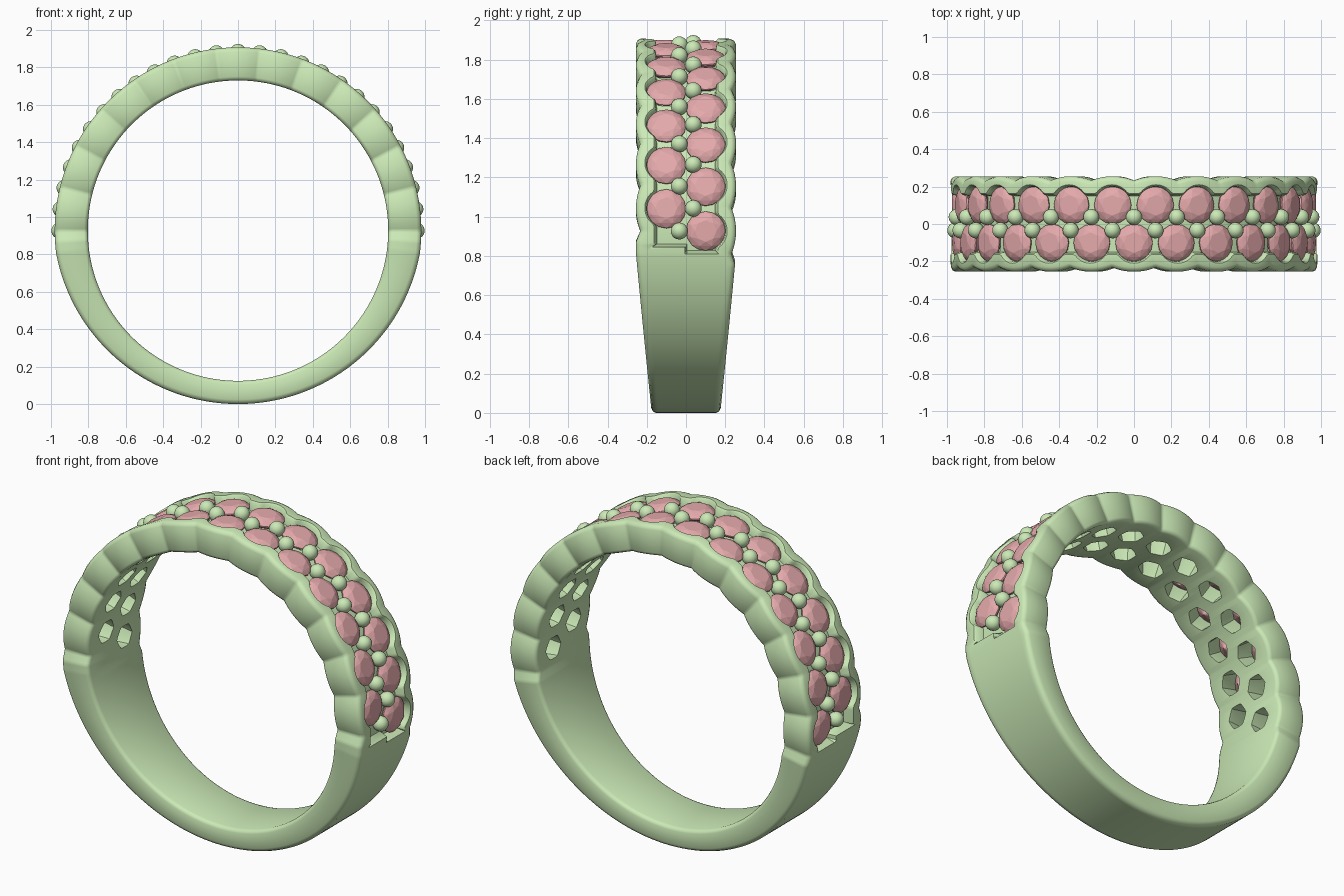
import bpy, bmesh, math
from mathutils import Matrix, Vector

if "Cube" in bpy.data.objects:
    bpy.data.objects.remove(bpy.data.objects["Cube"])

ZC, R_IN, R_OUT = 0.927, 0.803, 0.98
STEP = math.radians(13.85)                       # pitch of the stones
ROWS = {-1: [i for i in range(-6, 7)],           # front row, y < 0
        1: [i + 0.5 for i in range(-7, 7)]}      # back row, y > 0
LAST = {-1: (6, 6.8), 1: (6.5, 6.97)}            # last stone, end of channel


def material(name, rgb):
    m = bpy.data.materials.new(name)
    m.diffuse_color = (*rgb, 1)
    m.use_nodes = True
    m.node_tree.nodes["Principled BSDF"].inputs["Base Color"].default_value = m.diffuse_color
    return m


green = material("metal_green", (0.60, 0.82, 0.47))
pink = material("stone_pink", (0.78, 0.40, 0.41))


def finish(name, bm, mat):
    bmesh.ops.recalc_face_normals(bm, faces=bm.faces[:])
    me = bpy.data.meshes.new(name)
    bm.to_mesh(me)
    bm.free()
    ob = bpy.data.objects.new(name, me)
    bpy.context.collection.objects.link(ob)
    me.materials.append(mat)
    return ob


def smooth(ob, deg):
    bpy.ops.object.select_all(action='DESELECT')
    ob.select_set(True)
    bpy.context.view_layer.objects.active = ob
    bpy.ops.object.shade_smooth_by_angle(angle=math.radians(deg))


def radial(k, y, r):
    """Place local z along the radius at k stone pitches from the top."""
    return (Matrix.Translation((0, 0, ZC)) @ Matrix.Rotation(k * STEP, 4, 'Y')
            @ Matrix.Translation((0, y, r)))


def bridge(bm, a, b):
    n = len(a)
    for j in range(n):
        bm.faces.new((a[j], a[(j + 1) % n], b[(j + 1) % n], b[j]))


def half_profile(t, side):
    """Half cross-section (y, radius) from the bore edge to the middle."""
    k = abs(t / STEP)
    last, end = LAST[side]
    s = max(0.0, (-0.12 - math.cos(t)) / 0.88)   # 0 at shoulders, 1 at bottom
    rad = R_OUT - 0.053 * s
    off = 0 if side < 0 else 0.5
    f = abs((k - off) - round(k - off))          # distance from nearest stone
    if k > last:
        f = min(0.5, k - last)
    edge = 0.255 - 0.078 * s - 0.022 * (2 * f) ** 2
    if k > last + 0.5:                           # blend into the plain shank
        edge += 0.022 * max(0.0, 1 - max(0.0, 1 - (k - last - 0.5) / 0.25))\
            if k < last + 0.75 else 0.022
    if k < end:
        c = f * 0.235
        lip = max(0.155, 0.1 + math.sqrt(max(0.0, 0.102 ** 2 - c * c)))
        tail = [(lip + 0.008, rad), (lip, rad - 0.008),
                (lip - 0.006, 0.925), (0.006, 0.925)]
    else:
        tail = [(edge * 0.8, rad), (edge * 0.72, rad),
                (edge * 0.68, rad), (0.006, rad)]
    return [(edge - 0.022, R_IN), (edge - 0.007, R_IN + 0.006),
            (edge, R_IN + 0.02), (edge, rad - 0.024),
            (edge - 0.008, rad - 0.008), (edge - 0.024, rad)] + tail


# Band: swept cross-section with scalloped rims and recessed channel
bm = bmesh.new()
rings = []
N = 520
for i in range(N):
    t = -math.pi + 2 * math.pi * i / N
    pts = half_profile(t, 1) + [(-y, r) for y, r in reversed(half_profile(t, -1))]
    rings.append([bm.verts.new((r * math.sin(t), y, ZC + r * math.cos(t)))
                  for y, r in pts])
for i in range(N):
    bridge(bm, rings[i], rings[(i + 1) % N])
band = finish("ring_band", bm, green)

# Rounded hexagonal openings below every stone
bm = bmesh.new()
for side, row in ROWS.items():
    for k in row:
        loops = []
        for r, size, y in ((0.76, 0.068, 0.088), (0.82, 0.070, 0.09), (0.96, 0.094, 0.1)):
            mat = radial(k, side * y, r)
            loop = []
            for j in range(24):
                a = 2 * math.pi * j / 24
                h = ((a - math.pi / 2) % (math.pi / 3)) - math.pi / 6
                q = size * min(1.0, 0.9 / math.cos(h))
                loop.append(bm.verts.new(mat @ Vector((q * math.cos(a), q * math.sin(a), 0))))
            loops.append(loop)
        bridge(bm, loops[0], loops[1])
        bridge(bm, loops[1], loops[2])
        bm.faces.new(loops[0])
        bm.faces.new(loops[2])
cutter = finish("opening_cutter", bm, green)
cutter.hide_render = True
mod = band.modifiers.new("openings", 'BOOLEAN')
mod.operation, mod.solver, mod.object = 'DIFFERENCE', 'EXACT', cutter
bpy.context.view_layer.objects.active = band
bpy.ops.object.modifier_apply(modifier=mod.name)
bpy.data.objects.remove(cutter)
smooth(band, 42)

# Stones: faceted brilliant cut, shared layout in two staggered rows
bm = bmesh.new()
CUT = ((8, 0.055, 0.028, 0), (8, 0.082, 0.017, 0.5), (16, 0.1, 0, 0),
       (16, 0.1, -0.007, 0), (8, 0.052, -0.045, 0.5), (1, 0, -0.085, 0))
for side, row in ROWS.items():
    for k in row:
        mat = radial(k, side * 0.1, 0.945)
        vs = []
        for n, r, z, turn in CUT:
            for j in range(n):
                a = 2 * math.pi * (j + turn) / n
                vs.append(bm.verts.new(mat @ Vector((r * math.cos(a), r * math.sin(a), z))))
        bmesh.ops.convex_hull(bm, input=vs)
finish("stones", bm, pink)

# Beads: zigzag of round prongs between the two rows
bm = bmesh.new()
for h in range(-13, 14):
    y = 0.037 if h % 2 == 0 else -0.034
    bmesh.ops.create_uvsphere(bm, u_segments=20, v_segments=12, radius=0.043,
                              matrix=radial(h / 2, y, 0.955))
beads = finish("prong_beads", bm, green)
smooth(beads, 60)
